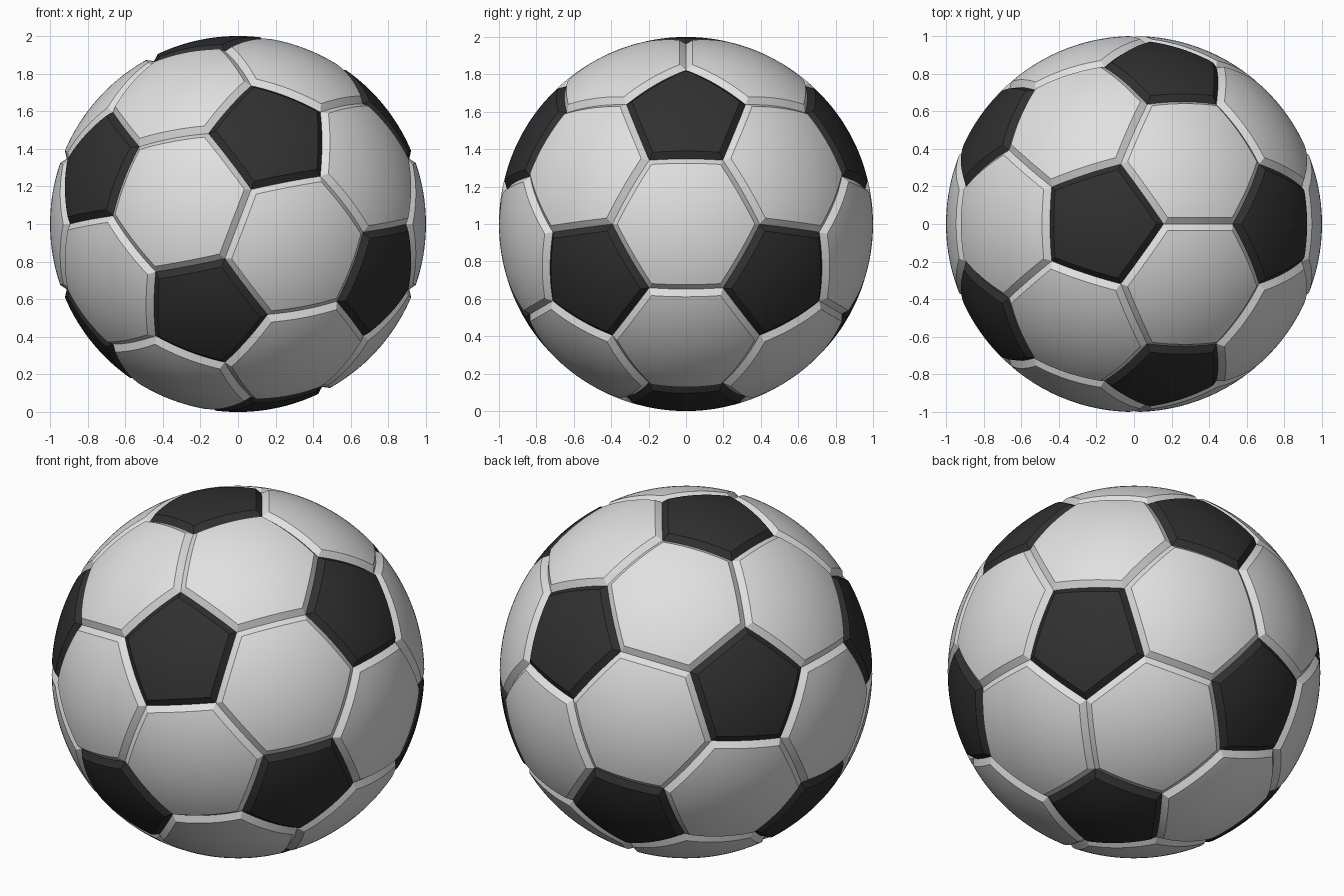
import bpy, math
from itertools import combinations
from mathutils import Vector

if "Cube" in bpy.data.objects:
    bpy.data.objects.remove(bpy.data.objects["Cube"])

SEAM_R, BEVEL, SEG, RINGS = 0.975, 0.036, 12, 10
CENTRE = Vector((0, 0, 1))


def material(name, c):
    m = bpy.data.materials.new(name)
    m.diffuse_color = (c, c, c, 1)
    m.use_nodes = True
    m.node_tree.nodes["Principled BSDF"].inputs["Base Color"].default_value = m.diffuse_color
    return m


# Twelve dark patch centres, with a three-fold axis along x
tips = []
for ang, start in ((37.377, 0), (79.188, 60)):
    for k in range(3):
        a, t = math.radians(ang), math.radians(start + 120 * k)
        v = Vector((math.cos(a), math.sin(a) * math.sin(t), math.sin(a) * math.cos(t)))
        tips += [v, -v]


def near(a, b):
    return 0.3 < a.dot(b) < 0.6


def cut(a, b):
    return ((2 * a + b) / 3).normalized()


def ordered(points):
    # sort corners counter-clockwise about their centre
    n = sum(points, Vector()).normalized()
    u = (points[0] - n * points[0].dot(n)).normalized()
    w = n.cross(u)
    return sorted(points, key=lambda p: math.atan2(p.dot(w), p.dot(u)))


def add_panel(verts, faces, corners):
    # domed patch with a sloping rim that drops into the seam
    n = len(corners)
    mid = sum(corners, Vector()) / n
    inradius = ((corners[0] + corners[1]) / 2 - mid).length
    rim = [corners[i].lerp(corners[(i + 1) % n], s / SEG)
           for i in range(n) for s in range(SEG)]
    inner = 1 - BEVEL / inradius
    levels = [(1, SEAM_R)] + [(inner * (1 - k / RINGS), 1) for k in range(RINGS)]
    base, m = len(verts), len(rim)
    for t, r in levels:
        verts += [mid.lerp(p, t).normalized() * r + CENTRE for p in rim]
    verts.append(mid.normalized() + CENTRE)
    for k in range(len(levels) - 1):
        for j in range(m):
            a, b = base + k * m, base + (k + 1) * m
            faces.append((a + j, a + (j + 1) % m, b + (j + 1) % m, b + j))
    last = base + (len(levels) - 1) * m
    for j in range(m):
        faces.append((last + j, last + (j + 1) % m, len(verts) - 1))


def make(name, panels, mat):
    verts, faces = [], []
    for p in panels:
        add_panel(verts, faces, ordered(p))
    me = bpy.data.meshes.new(name)
    me.from_pydata(verts, [], faces)
    me.materials.append(mat)
    ob = bpy.data.objects.new(name, me)
    bpy.context.collection.objects.link(ob)
    bpy.ops.object.select_all(action='DESELECT')
    ob.select_set(True)
    bpy.context.view_layer.objects.active = ob
    bpy.ops.object.shade_smooth_by_angle(angle=math.radians(15))


# Five-sided dark patches
pents = [[cut(a, b) for b in tips if near(a, b)] for a in tips]
make("dark_pentagon_panels", pents, material("black", 0.03))

# Six-sided light patches
hexes = [[cut(p, q) for p in t for q in t if p is not q]
         for t in combinations(tips, 3)
         if all(near(p, q) for p, q in combinations(t, 2))]
make("white_hexagon_panels", hexes, material("white", 0.75))
